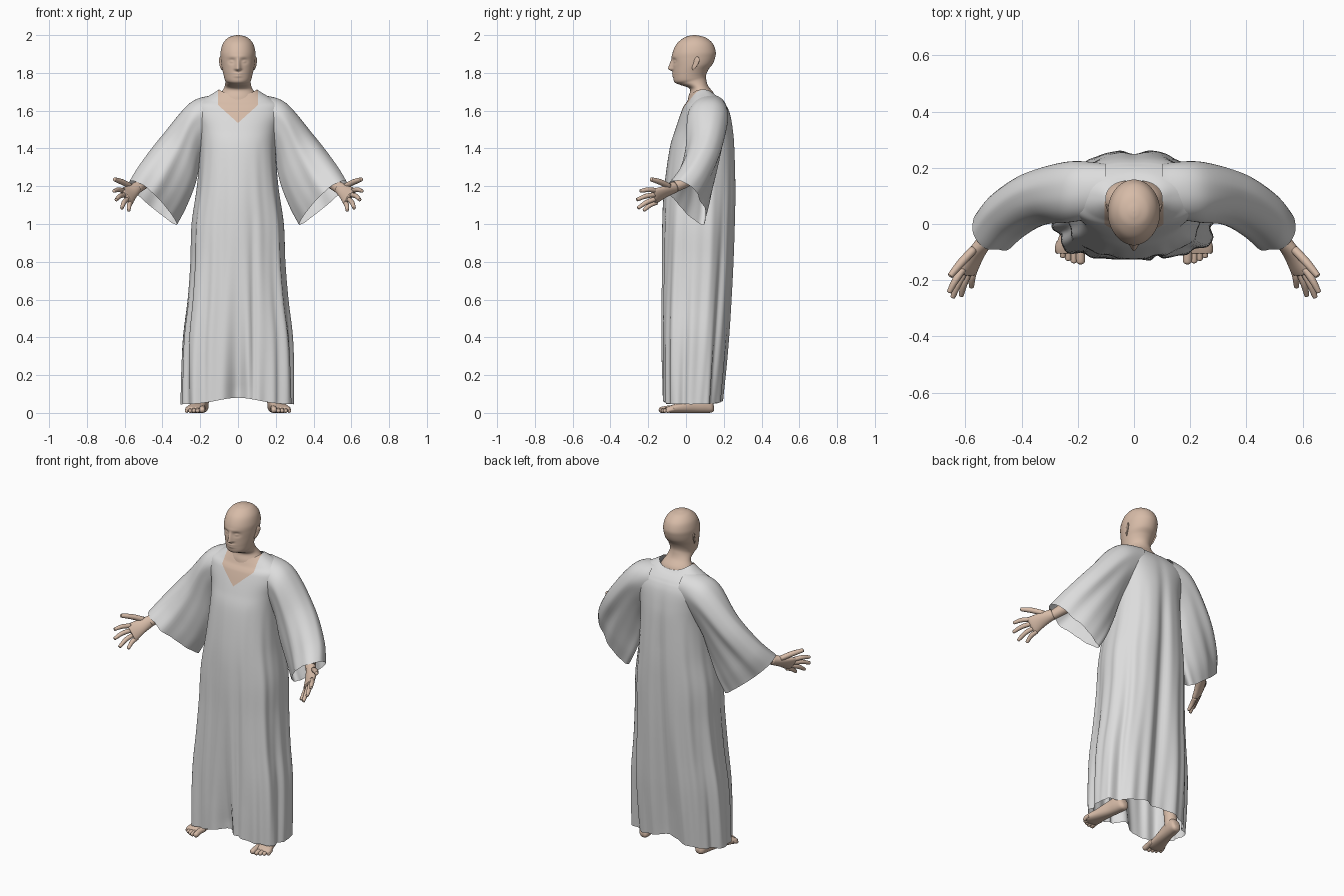
import bpy, bmesh, math
from mathutils import Vector

if "Cube" in bpy.data.objects:
    bpy.data.objects.remove(bpy.data.objects["Cube"])


def material(name, rgb):
    m = bpy.data.materials.new(name)
    m.diffuse_color = (*rgb, 1)
    m.use_nodes = True
    m.node_tree.nodes["Principled BSDF"].inputs["Base Color"].default_value = m.diffuse_color
    return m


SKIN = material("skin", (0.68, 0.50, 0.39))
CLOTH = material("pale grey cloth", (0.72, 0.72, 0.72))


def g(d, w):
    return math.exp(-(d / w) ** 2)


def clamp(v):
    return max(0.0, min(1.0, v))


def spline(keys, steps):
    """Catmull-Rom through a list of equal-length number tuples."""
    out = []
    for i in range(len(keys) - 1):
        a, b, c, d = (keys[max(0, min(len(keys) - 1, i + k))] for k in (-1, 0, 1, 2))
        for s in range(steps):
            t = s / steps
            out.append([q + 0.5 * t * (r - p + t * (2*p - 5*q + 4*r - w + t * (3*(q - r) + w - p)))
                        for p, q, r, w in zip(a, b, c, d)])
    return out + [list(keys[-1])]


def loft(name, sections, mat, n=32, steps=5, k=0.0, e=2.0, caps=True, warp=None, mirror=False):
    """Skin of rings; a section is top point, bottom point, sideways half-axis."""
    bm = bmesh.new()
    rings = []
    for s in spline([(*t, *b, *v) for t, b, v in sections], steps):
        top, bot, side = Vector(s[:3]), Vector(s[3:6]), Vector(s[6:])
        ring = []
        for j in range(n):
            a = 2 * math.pi * j / n
            ca, sa = math.cos(a), math.sin(a)
            cu = math.copysign(abs(ca) ** (2 / e), ca)
            su = math.copysign(abs(sa) ** (2 / e), sa)
            p = (top + bot) / 2 + (top - bot) / 2 * cu + side * su * (1 + k * ca)
            ring.append(bm.verts.new(warp(p, a) if warp else p))
        rings.append(ring)
    for r, q in zip(rings, rings[1:]):
        for j in range(n):
            bm.faces.new((r[j], r[(j + 1) % n], q[(j + 1) % n], q[j]))
    if caps:
        bm.faces.new(rings[0])
        bm.faces.new(rings[-1])
    bmesh.ops.recalc_face_normals(bm, faces=bm.faces)
    for f in bm.faces:
        f.smooth = True
    me = bpy.data.meshes.new(name)
    bm.to_mesh(me)
    bm.free()
    me.materials.append(mat)
    ob = bpy.data.objects.new(name, me)
    bpy.context.collection.objects.link(ob)
    if mirror:
        ob.modifiers.new("mirror", 'MIRROR').use_mirror_merge = False
    return ob


def tube(name, pts, n=16):
    """Mirrored round limb through (x, y, z, radius) points, with a rounded tip."""
    d = (Vector(pts[-1][:3]) - Vector(pts[-2][:3])).normalized()
    r = pts[-1][3]
    tip = Vector(pts[-1][:3])
    pts = list(pts) + [(*(tip + d * r * 0.6), r * 0.75), (*(tip + d * r * 0.9), r * 0.15)]
    secs = []
    for i, p in enumerate(pts):
        axis = Vector(pts[min(i + 1, len(pts) - 1)][:3]) - Vector(pts[max(i - 1, 0)][:3])
        u = axis.cross(Vector((1, 0, 0))).normalized() * p[3]
        v = axis.cross(u).normalized() * p[3]
        c = Vector(p[:3])
        secs.append((c + u, c - u, v))
    return loft(name, secs, SKIN, n, 4, mirror=True)


# Robe body: (z, half width, front y, back y)
ROBE = [(0.045, .295, -.135, .192), (0.2, .295, -.138, .207), (0.4, .288, -.138, .225), (0.6, .265, -.135, .24),
        (0.8, .25, -.129, .252), (1.0, .243, -.123, .26), (1.2, .215, -.112, .264), (1.4, .2, -.086, .259),
        (1.5, .209, -.057, .25), (1.58, .235, -.03, .235), (1.63, .232, -.01, .214), (1.66, .187, .004, .2),
        (1.69, .135, .014, .18), (1.712, .1, .022, .155)]


def drape(p, a):
    t = clamp((1.45 - p.z) / 1.2)
    z = p.z
    d = t * (.010 * math.sin(7 * a + .8 + .6 * math.sin(2 * z)) + .007 * math.sin(13 * a + 2 * z)
             + .003 * math.sin(22 * a - z))
    p.x += math.sin(a) * d
    p.y -= math.cos(a) * d
    low = clamp((1.1 - z) / 1.0)
    if math.cos(a) > 0:      # cloth sinks between the legs in front
        p.y += .075 * low ** 1.5 * g(p.x - .005, .05) + .02 * low * g(p.x - .08, .015)
    else:                    # crease down the back
        p.y -= .015 * clamp((1.65 - z) / .4) * g(p.x, .03) + .015 * low * g(p.x - .02, .05)
    p.z += clamp((.4 - z) / .35) * .035 * g(p.x, .15)
    p.z -= .03 * clamp((z - 1.62) / .09) * math.cos(a) ** 2    # collar dips front and back
    return p


robe = loft("robe", [((0, f, z), (0, b, z), (w, 0, 0)) for z, w, f, b in ROBE], CLOTH,
            n=160, steps=7, e=2.35, caps=False, warp=drape)

# V neckline: cut along its edges and colour the chest inside it
robe.data.materials.append(SKIN)
bm = bmesh.new()
bm.from_mesh(robe.data)
for co, no in (((0, 0, 1.535), (.9, 0, -1)), ((0, 0, 1.535), (-.9, 0, -1)),
               ((.105, 0, 0), (1, 0, 0)), ((-.105, 0, 0), (1, 0, 0)), ((0, .08, 0), (0, 1, 0))):
    faces = [f for f in bm.faces if f.calc_center_median().z > 1.5]
    geom = faces + list({x for f in faces for x in (*f.edges, *f.verts)})
    bmesh.ops.bisect_plane(bm, geom=geom, plane_co=co, plane_no=no, dist=1e-5)
for f in bm.faces:
    c = f.calc_center_median()
    f.material_index = int(c.y < .08 and abs(c.x) < .105 and c.z > 1.535 + .9 * abs(c.x))
    f.smooth = True
bm.to_mesh(robe.data)
bm.free()


# Wide bell sleeves
def sleeve_folds(p, a):
    t = clamp((p.x - .15) / .25)
    d = t * (.006 * math.sin(6 * a + 5 * p.x) + .003 * math.sin(11 * a + 1))
    return p + Vector((0, math.sin(a) * d, -math.cos(a) * d * .3))


loft("sleeve", [((.10, .125, 1.685), (.10, .11, 1.42), (0, .09, 0)),
                ((.25, .115, 1.645), (.185, .11, 1.35), (0, .1, 0)),
                ((.40, .085, 1.465), (.23, .10, 1.20), (.03, .083, 0)),
                ((.505, .015, 1.32), (.28, .10, 1.08), (.045, .071, 0)),
                ((.562, -.055, 1.23), (.325, .09, .995), (.042, .068, 0))],
     CLOTH, n=64, steps=8, k=.4, caps=False, warp=sleeve_folds, mirror=True)


# Head and neck: (front y, front z, back y, back z, half width)
HEAD = [(.0, 1.60, .16, 1.64, .125), (.012, 1.67, .148, 1.69, .098), (.02, 1.715, .118, 1.73, .073),
        (-.035, 1.738, .107, 1.765, .067), (-.062, 1.752, .107, 1.79, .072), (-.068, 1.79, .12, 1.82, .08),
        (-.07, 1.83, .143, 1.85, .088), (-.073, 1.87, .155, 1.885, .092), (-.07, 1.91, .157, 1.915, .092),
        (-.048, 1.955, .142, 1.955, .08), (-.012, 1.985, .108, 1.985, .054), (.02, 1.997, .07, 1.997, .022),
        (.042, 2.0, .048, 2.0, .003)]


def face(p, a):
    if math.cos(a) > 0 and p.z > 1.73:
        x, z = abs(p.x), p.z
        nose = clamp((1.882 - z) / .06) * clamp((z - 1.806) / .014)
        p.y -= .027 * nose * g(x, .008 + .007 * nose)
        p.y -= .005 * g(x, .022) * (g(z - 1.796, .006) + g(z - 1.783, .006))
        p.y -= .003 * g(z - 1.885, .011) * g(x, .05)
        p.y += .010 * g(x - .034, .018) * g(z - 1.862, .014)
        p.y -= .007 * g(x - .034, .011) * g(z - 1.860, .007)
    return p


loft("head", [((0, fy, fz), (0, by, bz), (w, 0, 0)) for fy, fz, by, bz, w in HEAD], SKIN,
     n=128, steps=9, warp=face)

# Ears: (z, front y, back y, thickness, outer x)
loft("ear", [((.082, f, z), (x, b, z), (t, 0, 0)) for z, f, b, t, x in
             ((1.815, .036, .042, .002, .086), (1.828, .03, .052, .005, .092), (1.85, .033, .066, .006, .097),
              (1.872, .036, .072, .006, .1), (1.886, .045, .062, .002, .096))], SKIN, mirror=True)

# Arms, palms and fingers
tube("arm", [(.2, .11, 1.53, .055), (.32, .11, 1.42, .05), (.41, .095, 1.31, .042),
             (.475, .02, 1.24, .034), (.528, -.065, 1.192, .027)], 24)
PALM = Vector((-.011, -.0105, .0076))
loft("palm", [((.545, -.06, 1.222), (.515, -.06, 1.17), PALM * 1.7),
              ((.592, -.11, 1.2), (.54, -.115, 1.14), PALM * 1.3),
              ((.62, -.165, 1.187), (.56, -.165, 1.106), PALM * 1.1),
              ((.612, -.178, 1.177), (.567, -.178, 1.115), PALM * .6)], SKIN, mirror=True)
FINGERS = {"thumb": ((.57, -.09, 1.2), (.65, -.18, 1.235)),
           "index_finger": ((.608, -.16, 1.178), (.655, -.238, 1.175)),
           "middle_finger": ((.6, -.165, 1.155), (.643, -.256, 1.13)),
           "ring_finger": ((.585, -.165, 1.132), (.614, -.25, 1.087)),
           "little_finger": ((.566, -.155, 1.115), (.578, -.22, 1.075))}
for name, (a, b) in FINGERS.items():
    a, b = Vector(a), Vector(b)
    r = .015 if name == "thumb" else .0125
    mid = (a + b) / 2 + Vector((.004, -.002, .005))
    tube(name, [(*a, r), (*mid, r), (*b, r * .75)])

# Legs, feet and toes
tube("leg", [(.12, .06, .9, .075), (.15, .06, .55, .055), (.17, .08, .35, .055),
             (.185, .085, .15, .036), (.19, .09, .06, .036)], 24)
loft("foot", [((x, y, h), (x, y, lo), (w, 0, 0)) for x, y, h, lo, w in
              ((.185, .148, .035, .012, .015), (.187, .135, .07, .002, .03), (.192, .10, .095, 0, .036),
               (.20, .05, .085, 0, .037), (.215, -.02, .06, 0, .043), (.229, -.08, .04, 0, .05),
               (.232, -.105, .03, .004, .043))], SKIN, e=2.3, mirror=True)
for i, (x, y, r) in enumerate(((.19, -.13, .016), (.214, -.13, .0115), (.234, -.122, .011),
                               (.253, -.112, .0105), (.271, -.097, .010))):
    tube(f"toe_{i + 1}", [(x - .004, -.065, r + .008, r), (x, (y - .065) / 2, r + .006, r), (x, y, r, r)], 12)
